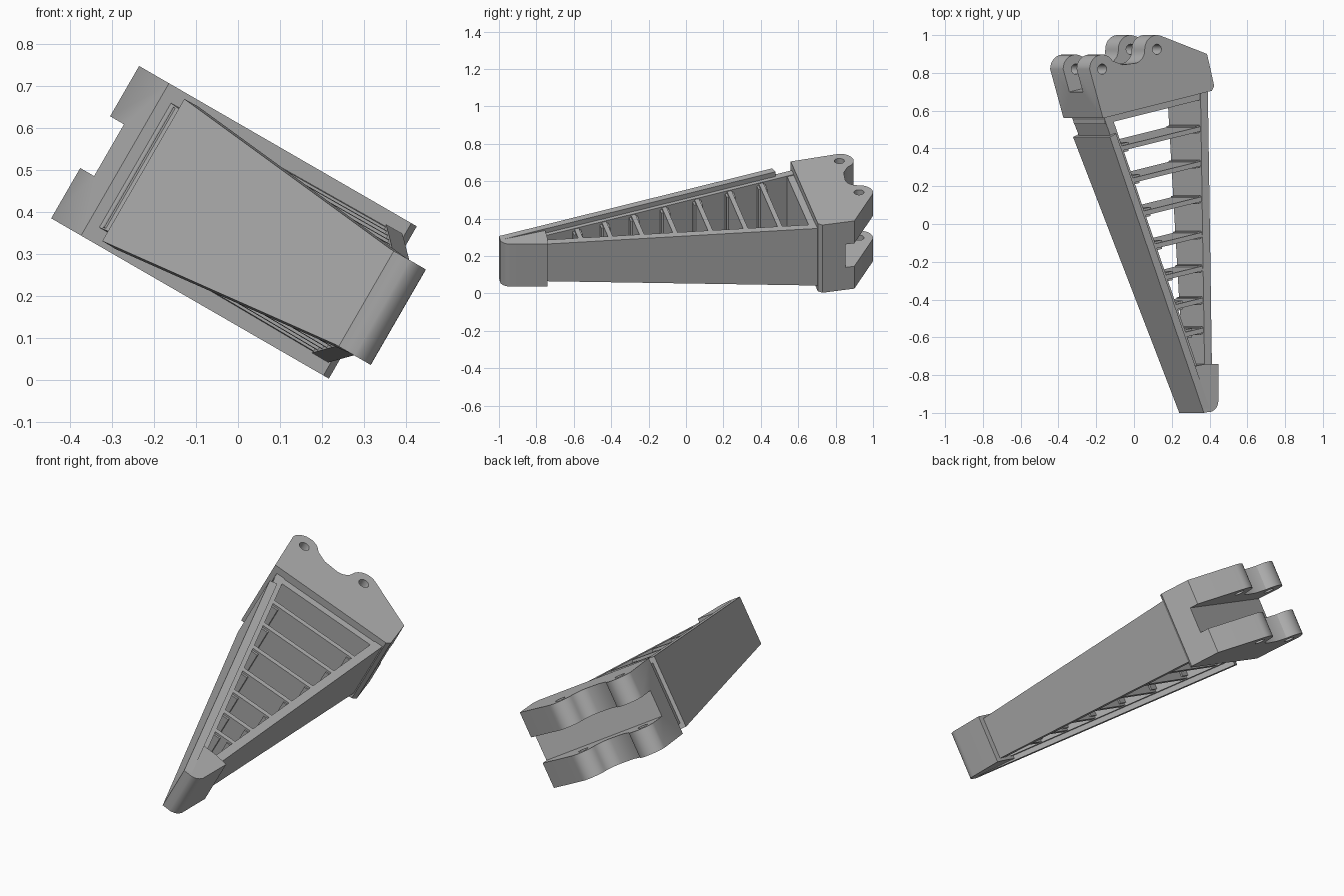
import bpy, bmesh
from math import sin, cos, radians

cube = bpy.data.objects.get("Cube")
if cube:
    bpy.data.objects.remove(cube, do_unlink=True)

TILT, LIFT = radians(30), 0.37

grey = bpy.data.materials.new("plain grey")
grey.use_nodes = True
grey.diffuse_color = (0.45, 0.45, 0.45, 1)
grey.node_tree.nodes["Principled BSDF"].inputs["Base Color"].default_value = (0.45, 0.45, 0.45, 1)


def arc(cx, cy, r, start, end, steps=12):
    angles = [radians(start + (end - start) * i / steps) for i in range(steps + 1)]
    return [(cx + r * cos(a), cy + r * sin(a)) for a in angles]


def prism(name, outline, half):
    """Plan outline thickened both ways; half(y) is the half width, so it can taper."""
    bm = bmesh.new()
    top = [bm.verts.new((u, y, half(y))) for u, y in outline]
    low = [bm.verts.new((u, y, -half(y))) for u, y in outline]
    bm.faces.new(top)
    bm.faces.new(low[::-1])
    n = len(outline)
    for i in range(n):
        j = (i + 1) % n
        bm.faces.new((top[i], low[i], low[j], top[j]))
    bmesh.ops.recalc_face_normals(bm, faces=bm.faces)
    mesh = bpy.data.meshes.new(name)
    bm.to_mesh(mesh)
    bm.free()
    mesh.materials.append(grey)
    ob = bpy.data.objects.new(name, mesh)
    ob.rotation_euler = (0, TILT, 0)
    ob.location = (0, 0, LIFT)
    bpy.context.collection.objects.link(ob)
    return ob


def activate(ob):
    bpy.ops.object.select_all(action='DESELECT')
    ob.select_set(True)
    bpy.context.view_layer.objects.active = ob


def cut(ob, cutter):
    cutter.hide_render = True
    bpy.context.view_layer.update()
    mod = ob.modifiers.new("cut", 'BOOLEAN')
    mod.operation, mod.solver, mod.object = 'DIFFERENCE', 'EXACT', cutter
    activate(ob)
    bpy.ops.object.modifier_apply(modifier=mod.name)
    bpy.data.objects.remove(cutter, do_unlink=True)


# Tapering half widths and the sloping side lines of the wedge
def frame_half(y): return 0.115 + (y + 0.74) * 0.0425
def plate_half(y): return 0.13 + (y + 1) * 0.0445
def rib_half(y): return frame_half(y) - 0.004
def left_line(y, inset=0): return -0.067 - 0.419 * y + inset
def right_line(y, inset=0): return 0.379 - 0.0417 * y - inset


# Hinge block: two rounded lugs, slotted and drilled
LUGS = [(0.02, 0.925), (-0.315, 0.82)]
outline = [(-0.31, 0.56), (0.355, 0.705), (0.37, 0.73), (0.326, 0.9)]
outline += arc(*LUGS[0], 0.075, 71, 180)
outline += arc(-0.125, 0.92, 0.07, -5, -80, 8)
outline += [(-0.19, 0.843)]
outline += arc(*LUGS[1], 0.077, 35, 180)
block = prism("hinge_block", outline, lambda y: 0.209)
slot = [(-0.6, 0.645), (0.6, 0.909), (0.6, 1.2), (-0.6, 1.2)]
cut(block, prism("slot_cutter", slot, lambda y: 0.071))
for centre in LUGS:
    cut(block, prism("pin_cutter", arc(*centre, 0.027, 0, 345, 23), lambda y: 0.4))

# Wide sloping plate on the left-hand side
ends = (0.46, -1)
prism("sloping_plate", [(left_line(0.46), 0.46), (left_line(-1), -1),
                        (left_line(-0.98, 0.045), -0.98), (left_line(0.478, 0.045), 0.478)], plate_half)

# Frame: two rails and the end wall under the hinge block
prism("left_rail", [(left_line(0.6, 0.022), 0.6), (left_line(-0.9, 0.022), -0.9),
                    (left_line(-0.9, 0.072), -0.9), (left_line(0.6, 0.072), 0.6)], frame_half)
prism("right_rail", [(right_line(0.73), 0.73), (right_line(-0.8), -0.8),
                     (right_line(-0.8, 0.045), -0.8), (right_line(0.7, 0.045), 0.7)], frame_half)
prism("end_wall", [(-0.272, 0.53), (0.34, 0.664), (0.34, 0.72), (-0.282, 0.585)], rib_half)

# Rounded tip block
tip = [(left_line(-0.76), -0.76), (left_line(-1), -1), (0.375, -0.996)]
tip += arc(0.38, -0.936, 0.06, -75, 0, 8)
tip += [(0.44, -0.74), (0.36, -0.742)]
prism("tip_block", tip, lambda y: plate_half(-1) + 0.001)

# Ribs, each with a thicker foot where it meets the rails
SLOPE = 0.215
for k, y_right in enumerate([0.505, 0.32, 0.13, -0.06, -0.24, -0.41, -0.57]):
    def rib_y(u): return y_right + SLOPE * (u - 0.32)
    u0 = (left_line(rib_y(0), 0.06)) / (1 + 0.419 * SLOPE)
    u1 = right_line(y_right, 0.035)
    spans = [("rib", u0, u1, 0.013, rib_half),
             ("rib_foot_left", u0, u0 + 0.055, 0.024, lambda y: rib_half(y) - 0.012),
             ("rib_foot_right", u1 - 0.035, u1, 0.02, lambda y: rib_half(y) - 0.012)]
    for name, a, b, t, half in spans:
        prism(f"{name}_{k + 1}", [(a, rib_y(a) - t), (b, rib_y(b) - t),
                                  (b, rib_y(b) + t), (a, rib_y(a) + t)], half)

# Smooth the rounded parts, keep edges sharp
for name in ("hinge_block", "tip_block"):
    activate(bpy.data.objects[name])
    bpy.ops.object.shade_smooth_by_angle(angle=radians(30))
